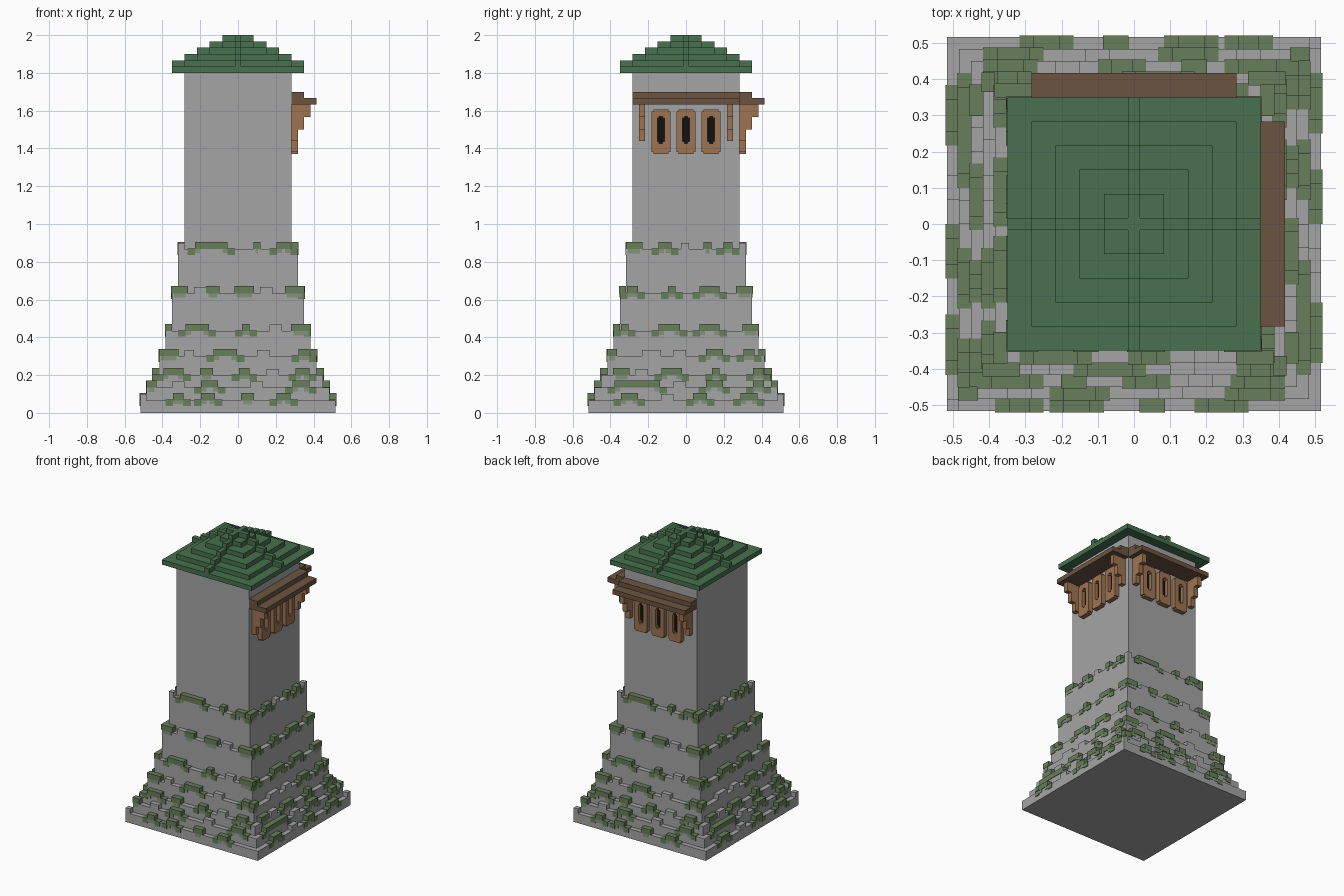
import bpy, bmesh, math
from mathutils import Matrix, Vector

if "Cube" in bpy.data.objects:
    bpy.data.objects.remove(bpy.data.objects["Cube"], do_unlink=True)

U = 1 / 30          # one block; all sizes below are in blocks
SKIN = 0.12         # thickness of moss skin


def material(name, rgb):
    lin = [((c / 255 + 0.055) / 1.055) ** 2.4 for c in rgb] + [1.0]
    m = bpy.data.materials.new(name)
    m.diffuse_color = lin
    m.use_nodes = True
    b = m.node_tree.nodes["Principled BSDF"]
    b.inputs["Base Color"].default_value = lin
    b.inputs["Roughness"].default_value = 0.9
    return m


STONE = material("stone_grey", (165, 165, 165))
MOSS = material("moss_green", (104, 126, 91))
FADED = material("faded_moss", (133, 145, 124))
ROOF = material("roof_green", (72, 113, 79))
BEAM = material("dark_wood", (108, 84, 65))
WOOD = material("light_wood", (158, 116, 82))
DARK = material("window_black", (18, 17, 16))


class Part:
    """Collects boxes into one object; turn is in quarter turns about z."""

    def __init__(self, name, mat, turn=0):
        self.bm, self.name, self.mat, self.turn = bmesh.new(), name, mat, turn

    def box(self, x0, x1, y0, y1, z0, z1, turn=None):
        t = self.turn if turn is None else turn
        mid = Vector(((x0 + x1) / 2, (y0 + y1) / 2, (z0 + z1) / 2)) * U
        size = Vector((x1 - x0, y1 - y0, z1 - z0)) * U
        mat = (Matrix.Rotation(t * math.pi / 2, 4, 'Z')
               @ Matrix.Translation(mid) @ Matrix.Diagonal(size.to_4d()))
        bmesh.ops.create_cube(self.bm, size=1, matrix=mat)

    def slab(self, half, z0, z1):
        self.box(-half, half, -half, half, z0, z1)

    def done(self):
        me = bpy.data.meshes.new(self.name)
        self.bm.to_mesh(me)
        self.bm.free()
        me.materials.append(self.mat)
        ob = bpy.data.objects.new(self.name, me)
        bpy.context.collection.objects.link(ob)
        return ob


# Stepped base: (half width, top, moss front, moss side, bare blocks front, side)
TIERS = [
    (15.5, 2, [(-11.5, -7.5), (-7, -2.5), (0.5, 2.5), (5, 9.5)],
     [(-11.5, -6.5), (0, 4.5), (7.5, 12.5)], [(-15.5, -14.5)], [(-4, -2)]),
    (14.5, 4, [(-14.5, -13), (-7, -2), (7.5, 12.5)],
     [(-12.5, -3), (2, 7), (9.5, 13.5)], [(-10.5, -8.5), (2, 4)], [(-2, 0)]),
    (13.5, 6, [(-13, -7.5), (-6, -4), (-1, 3), (8, 12.5)],
     [(-11.5, -9), (-5, 0.5), (3, 6.5), (9.5, 13.5)], [(4.5, 6.5)], [(-8, -6)]),
    (12.5, 9, [(-12.5, -9.5), (-5, 1), (8.5, 12.5)],
     [(-12.5, -11), (2, 7), (8, 12)], [(-8.5, -7), (3, 5)], [(-7, -4), (-2, 0)]),
    (11.5, 13, [(-9.5, -3.5), (-0.5, 3), (8.5, 11.5)],
     [(-11.5, -8), (-5.5, 0.2), (1, 6.5), (9, 11.5)], [(5, 7)], []),
    (10.5, 19, [(-10.5, -8), (-5, -3), (-0.5, 2.5), (7.5, 10.5)],
     [(-10.5, -6.5), (-4, -0.5), (1, 6.5), (8, 10.5)], [(-7, -5), (3.5, 5.5)], []),
    (9.5, 26, [(-8, -0.5), (2.5, 3.5), (5, 9.5)],
     [(-9.5, -7), (-5.5, -1.2), (2.8, 4), (4.8, 8.5)], [(-9.5, -8.5)], [(-0.8, 0.5)]),
]

bottom = 0
for n, (half, top, moss_f, moss_s, bare_f, bare_s) in enumerate(TIERS, 1):
    stone = Part(f"base_tier_{n}", STONE)
    moss = Part(f"moss_tier_{n}", MOSS)
    faded = Part(f"moss_fringe_{n}", FADED)
    stone.slab(half, bottom, top)
    out, inner = -half - SKIN, -half + 1
    for turn in range(4):
        for a, b in (bare_s if turn % 2 else bare_f):
            stone.box(a, b, -half, inner, top, top + 1, turn)
        for a, b in (moss_s if turn % 2 else moss_f):
            # raised middle with lower moss spilling to either side
            lo, hi = (a + 1.2, b - 1.2) if b - a > 3 else (a, b)
            stone.box(lo, hi, -half, inner, top, top + 1, turn)
            moss.box(lo - SKIN / 2, hi + SKIN / 2, out, inner, top, top + 1 + SKIN, turn)
            if lo > a:
                for p, q in ((a, lo), (hi, b)):
                    moss.box(p, q, out, inner, top - 0.9, top + SKIN, turn)
                faded.box(lo, lo + 0.8, out + 0.04, out + SKIN, top - 0.6, top, turn)
                faded.box(hi - 0.8, hi, out + 0.04, out + SKIN, top - 0.6, top, turn)
            else:
                faded.box(a + 0.3, b - 0.3, out + 0.04, out + SKIN, top - 0.7, top, turn)
    for part in (stone, moss, faded):
        part.done()
    bottom = top

# Plain shaft
shaft = Part("tower_shaft", STONE)
shaft.slab(8.5, bottom, 54)
shaft.done()

# Stepped roof with a raised ridge along each axis
roof = Part("stepped_roof", ROOF)
ridge = Part("roof_ridges", ROOF)
for i, half in enumerate((10.5, 8.5, 6.5, 4.5, 2.5)):
    roof.slab(half, 54 + i, 55 + i)
    step_in = (8.5, 6.5, 4.5, 2.5, 0)[i]
    for turn in range(4):
        ridge.box(-0.5, 0.5, -half, -step_in, 55 + i, 56 + i, turn)
roof.done()
ridge.done()

# Wooden canopy, brackets and windows on two neighbouring sides
for side, turn in (("left", 1), ("back", 2)):
    beam = Part(f"{side}_canopy", BEAM, turn)
    beam.box(-8.5, 8.5, -10.5, -8.5, 50, 51)
    beam.box(-8.5, 8.5, -12.5, -8.5, 49, 50)
    beam.done()

    bracket = Part(f"{side}_brackets", WOOD, turn)
    for x in (-7, 7):
        for reach, z0, z1 in ((3, 47, 49), (2, 45, 47), (1, 43.2, 45)):
            bracket.box(x - 0.5, x + 0.5, -8.5 - reach, -8.5, z0, z1)
    bracket.done()

    frame = Part(f"{side}_window_frames", WOOD, turn)
    glass = Part(f"{side}_window_slots", DARK, turn)
    for x in (-4, 0, 4):
        for s in (-1, 1):
            a, b = sorted((x + s * 0.55, x + s * 1.2))
            frame.box(a, b, -9.5, -8.5, 41.1, 48.2)            # inner stile
            a, b = sorted((x + s * 1.2, x + s * 1.5))
            frame.box(a, b, -9.5, -8.5, 41.4, 47.9)            # outer stile, notched corners
            a, b = sorted((x + s * 0.25, x + s * 0.55))
            for z in (42.8, 46.8):
                frame.box(a, b, -9.5, -8.5, z, z + 0.3)        # slot corner blocks
        for z0, z1 in ((41.1, 42.8), (47.1, 48.2)):
            frame.box(x - 0.55, x + 0.55, -9.5, -8.5, z0, z1)  # rails
        glass.box(x - 0.55, x + 0.55, -8.7, -8.5, 42.8, 47.1)
    frame.done()
    glass.done()
